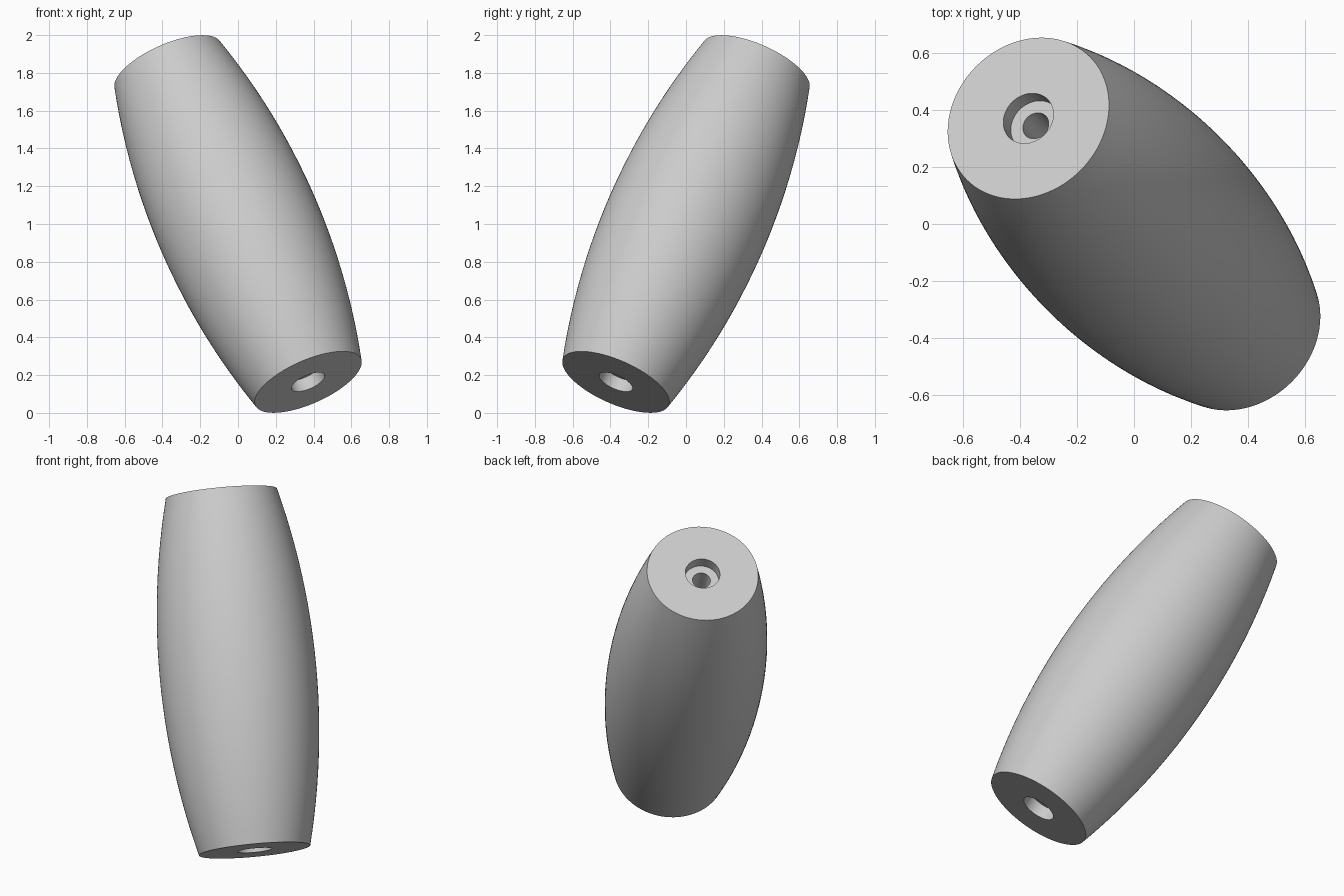
import bpy, bmesh, math
from mathutils import Vector

cube = bpy.data.objects.get("Cube")
if cube:
    bpy.data.objects.remove(cube, do_unlink=True)

# Main sizes
HALF = 0.988
END_R, MID_R = 0.306, 0.43
RECESS_R, RECESS_D, BORE_R = 0.095, 0.07, 0.049
STEPS, SIDES = 24, 96

# Half cross-section as (radius, height): bore, recesses, flat ends, bulged wall
bulge = MID_R - END_R
arc_r = (HALF ** 2 + bulge ** 2) / (2 * bulge)
heights = [HALF * (1 - 2 * i / STEPS) for i in range(STEPS + 1)]
wall = [(MID_R - arc_r + math.sqrt(arc_r ** 2 - h * h), h) for h in heights]
floor = HALF - RECESS_D
top = [(BORE_R, floor), (RECESS_R, floor), (RECESS_R, HALF)]
bottom = [(r, -h) for r, h in reversed(top)]
profile = top + wall + bottom

# Revolve the closed section round its axis
bm = bmesh.new()
rings = []
for i in range(SIDES):
    a = 2 * math.pi * i / SIDES
    rings.append([bm.verts.new((r * math.cos(a), r * math.sin(a), h)) for r, h in profile])
for i in range(SIDES):
    near, far = rings[i], rings[(i + 1) % SIDES]
    for j in range(len(profile)):
        k = (j + 1) % len(profile)
        bm.faces.new((near[j], near[k], far[k], far[j]))
bmesh.ops.recalc_face_normals(bm, faces=bm.faces)
mesh = bpy.data.meshes.new("barrel_grip")
bm.to_mesh(mesh)
bm.free()

grip = bpy.data.objects.new("barrel_grip", mesh)
bpy.context.collection.objects.link(grip)

# Lean the axis back and to the right, centred one unit up
grip.rotation_mode = 'QUATERNION'
grip.rotation_quaternion = Vector((-0.376, 0.376, 0.847)).to_track_quat('Z', 'Y')
grip.location = (0, 0, 1)

# Plain grey finish
grey = bpy.data.materials.new("light_grey")
grey.use_nodes = True
colour = (0.6, 0.6, 0.6, 1)
grey.diffuse_color = colour
grey.node_tree.nodes["Principled BSDF"].inputs["Base Color"].default_value = colour
mesh.materials.append(grey)

bpy.context.view_layer.objects.active = grip
grip.select_set(True)
bpy.ops.object.shade_smooth_by_angle(angle=math.radians(30))
